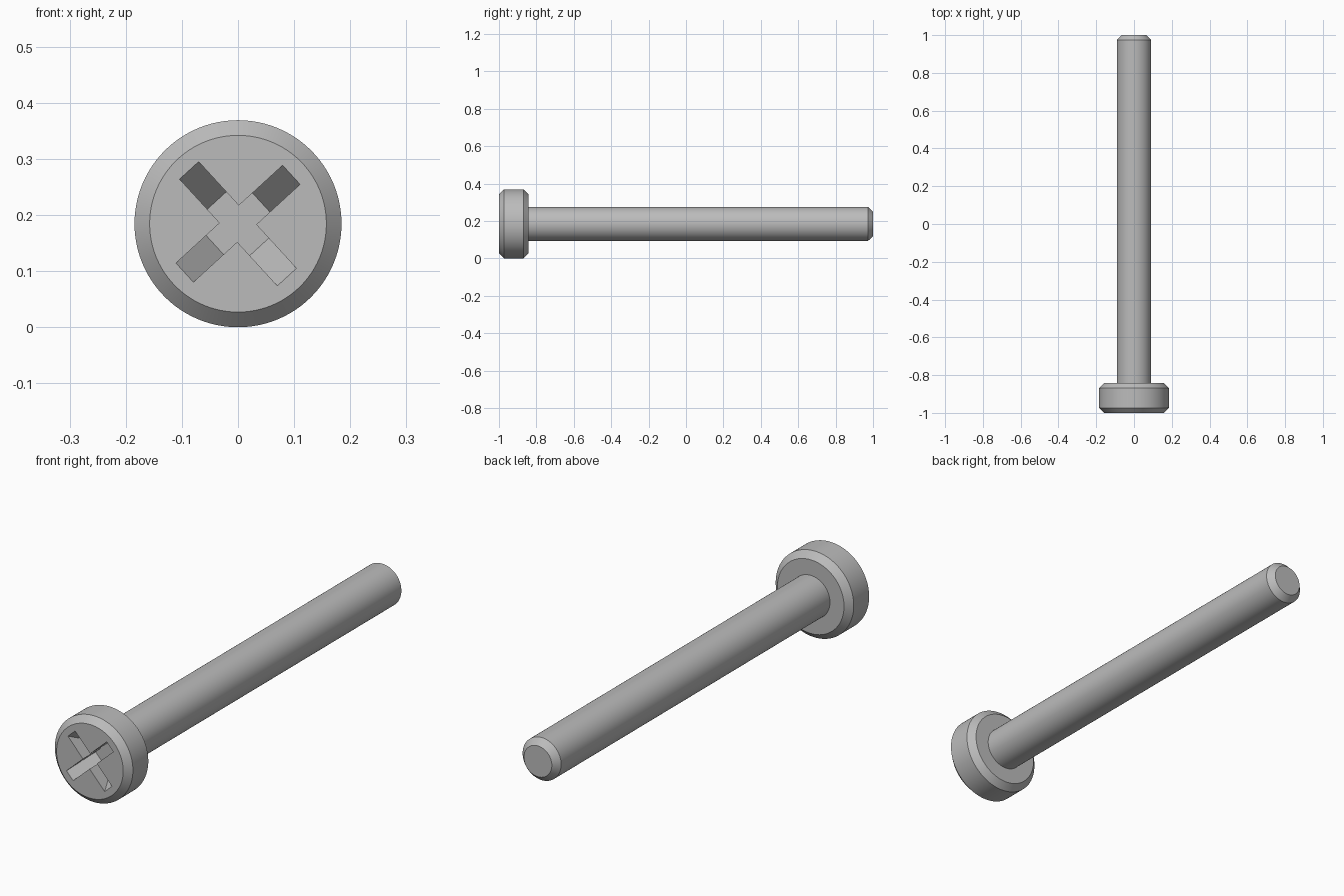
import bpy, bmesh, math
from mathutils import Matrix

if "Cube" in bpy.data.objects:
    bpy.data.objects.remove(bpy.data.objects["Cube"], do_unlink=True)

AXIS_Z = 0.1845      # height of the screw axis
HEAD_R = 0.1845
SHANK_R = 0.091
FRONT, HEAD_BACK, TIP = -1.0, -0.842, 1.0
BEVEL = 0.027

steel = bpy.data.materials.new("grey_steel")
steel.use_nodes = True
colour = (0.5, 0.5, 0.5, 1)
steel.diffuse_color = colour
steel.node_tree.nodes["Principled BSDF"].inputs["Base Color"].default_value = colour


def make_object(name, bm):
    bmesh.ops.recalc_face_normals(bm, faces=bm.faces)
    mesh = bpy.data.meshes.new(name)
    bm.to_mesh(mesh)
    bm.free()
    mesh.materials.append(steel)
    obj = bpy.data.objects.new(name, mesh)
    bpy.context.collection.objects.link(obj)
    obj.location.z = AXIS_Z
    return obj


def lathe(name, profile, steps=96):
    """Solid of revolution about y from (radius, y) points, with flat end caps."""
    bm = bmesh.new()
    verts = [bm.verts.new((r, y, 0)) for r, y in profile]
    edges = [bm.edges.new(pair) for pair in zip(verts, verts[1:])]
    bmesh.ops.spin(bm, geom=verts + edges, cent=(0, 0, 0), axis=(0, 1, 0),
                   angle=math.tau, steps=steps, use_duplicate=False)
    bmesh.ops.remove_doubles(bm, verts=bm.verts, dist=1e-5)
    bmesh.ops.holes_fill(bm, edges=[e for e in bm.edges if e.is_boundary], sides=0)
    return make_object(name, bm)


def slot_cutter(name, angle, width=0.046, outer=0.129, inner=0.056, depth=0.12):
    """Tapered bar that cuts one slot of the cross, running slightly past the face."""
    over = 0.02
    top = outer + over * (outer - inner) / depth
    outline = [(-top, FRONT - over), (top, FRONT - over),
               (inner, FRONT + depth), (-inner, FRONT + depth)]
    bm = bmesh.new()
    face = bm.faces.new([bm.verts.new((u, y, -width / 2)) for u, y in outline])
    side = bmesh.ops.extrude_face_region(bm, geom=[face])["geom"]
    bmesh.ops.translate(bm, vec=(0, 0, width),
                        verts=[v for v in side if isinstance(v, bmesh.types.BMVert)])
    bmesh.ops.rotate(bm, verts=bm.verts, matrix=Matrix.Rotation(-angle, 3, "Y"))
    obj = make_object(name, bm)
    obj.hide_render = True
    return obj


# Head and shank as one turned solid
screw = lathe("screw", [
    (HEAD_R - BEVEL, FRONT), (HEAD_R, FRONT + BEVEL),
    (HEAD_R, HEAD_BACK - BEVEL), (HEAD_R - BEVEL, HEAD_BACK),
    (SHANK_R, HEAD_BACK), (SHANK_R, TIP - BEVEL), (SHANK_R - 0.025, TIP)])

# Cross recess in the head
bpy.context.view_layer.objects.active = screw
screw.select_set(True)
for i, degrees in enumerate((42.5, 132.5)):
    cutter = slot_cutter(f"slot_cutter_{i + 1}", math.radians(degrees))
    cut = screw.modifiers.new("recess", "BOOLEAN")
    cut.operation = "DIFFERENCE"
    cut.solver = "EXACT"
    cut.object = cutter
    bpy.context.view_layer.update()
    bpy.ops.object.modifier_apply(modifier=cut.name)
    bpy.data.objects.remove(cutter, do_unlink=True)

bpy.ops.object.shade_smooth_by_angle(angle=math.radians(30))
